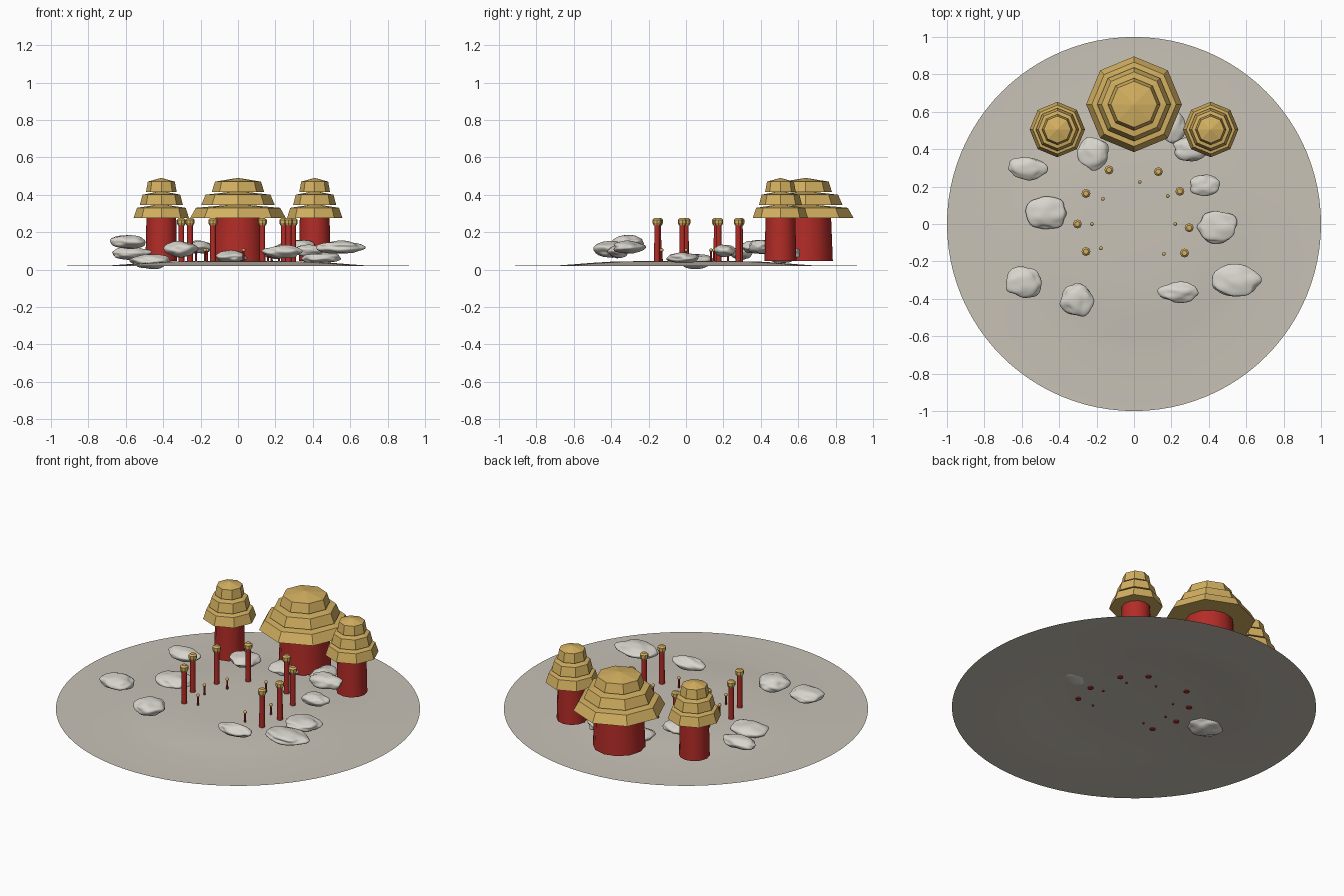
import bpy, bmesh, math, random
from mathutils import Vector, noise

cube = bpy.data.objects.get("Cube")
if cube:
    bpy.data.objects.remove(cube, do_unlink=True)


def material(name, rgb):
    mat = bpy.data.materials.new(name)
    mat.use_nodes = True
    color = (*rgb, 1)
    mat.diffuse_color = color
    shader = mat.node_tree.nodes["Principled BSDF"]
    shader.inputs["Base Color"].default_value = color
    shader.inputs["Roughness"].default_value = 0.8
    return mat


GROUND = material("pale sand", (0.58, 0.54, 0.47))
STONE = material("light stone", (0.68, 0.66, 0.60))
RED = material("deep red", (0.45, 0.025, 0.02))
GOLD = material("warm gold", (0.66, 0.44, 0.12))


def finish(bm, name, mat, location=(0, 0, 0), smooth=None):
    """Turn a bmesh into a named object, optionally smooth shaded."""
    bmesh.ops.recalc_face_normals(bm, faces=bm.faces)
    mesh = bpy.data.meshes.new(name)
    bm.to_mesh(mesh)
    bm.free()
    mesh.materials.append(mat)
    obj = bpy.data.objects.new(name, mesh)
    obj.location = location
    bpy.context.collection.objects.link(obj)
    if smooth:
        bpy.ops.object.select_all(action='DESELECT')
        obj.select_set(True)
        bpy.context.view_layer.objects.active = obj
        bpy.ops.object.shade_smooth_by_angle(angle=math.radians(smooth))
    return obj


def lathe(name, mat, profile, sides, location=(0, 0, 0), smooth=None, bottom=True):
    """Spin (radius, height) pairs; the last pair may be an apex of radius 0."""
    bm = bmesh.new()
    rings = []
    for r, z in profile:
        count = sides if r > 0 else 1
        rings.append([bm.verts.new((r * math.cos(math.tau * i / sides),
                                    r * math.sin(math.tau * i / sides), z))
                      for i in range(count)])
    for low, high in zip(rings, rings[1:]):
        for i in range(sides):
            j = (i + 1) % sides
            if len(high) == 1:
                bm.faces.new((low[i], low[j], high[0]))
            else:
                bm.faces.new((low[i], low[j], high[j], high[i]))
    if len(rings[-1]) > 1:
        bm.faces.new(rings[-1])
    if bottom:
        bm.faces.new(rings[0][::-1])
    return finish(bm, name, mat, location, smooth)


# Ground: a thin round sheet with a very low mound in the middle
ground = lathe("ground", GROUND,
               [(1, 0.02), (0.7, 0.021), (0.6, 0.028), (0.5, 0.036),
                (0.4, 0.042), (0.25, 0.045), (0, 0.045)],
               96, smooth=60, bottom=False)
if ground.data.polygons[0].normal.z < 0:
    ground.data.flip_normals()


# Towers: round body under three stacked octagonal roofs
def tower(name, x, y, body_radius, eaves):
    lathe(name + "_body", RED, [(body_radius, 0.045), (body_radius * 0.93, 0.30)],
          12, (x, y, 0), smooth=40)
    for tier, radius in enumerate(eaves):
        lathe(f"{name}_roof_{tier + 1}", GOLD,
              [(radius, 0), (radius * 0.88, 0.055), (0, 0.075)],
              8, (x, y, 0.275 + 0.07 * tier))


tower("main_tower", 0, 0.64, 0.145, (0.256, 0.197, 0.14))
for side, sign in (("left", 1), ("right", -1)):
    tower(side + "_tower", sign * 0.41, 0.505, 0.085, (0.148, 0.115, 0.082))

# Tall posts with turned caps
posts = [(-0.134, 0.289), (0.13, 0.28), (0.245, 0.175), (0.295, -0.02),
         (0.27, -0.155), (-0.257, -0.147), (-0.303, 0.0), (-0.257, 0.163)]
for x, y in posts:
    lathe("post", RED, [(0.016, 0.038), (0.015, 0.25)], 10, (x, y, 0), smooth=40)
    lathe("post_cap", GOLD, [(0.018, 0.236), (0.024, 0.248), (0.024, 0.266),
                             (0.014, 0.275)], 8, (x, y, 0))

# Short stakes with round knobs
stakes = [(0.03, 0.225), (0.18, 0.15), (0.22, 0.0), (0.16, -0.16),
          (-0.177, -0.13), (-0.225, 0.0), (-0.166, 0.134)]
for x, y in stakes:
    lathe("stake", RED, [(0.006, 0.038), (0.005, 0.10)], 8, (x, y, 0), smooth=40)
    bm = bmesh.new()
    bmesh.ops.create_icosphere(bm, subdivisions=2, radius=0.01)
    finish(bm, "stake_knob", GOLD, (x, y, 0.104), smooth=60)

# Rocks: flattened lumpy stones as (x, y, z, half width, half depth, half height)
rocks = [(-0.567, 0.295, 0.085, 0.107, 0.062, 0.035),
         (-0.47, 0.06, 0.042, 0.11, 0.088, 0.04),
         (-0.59, -0.31, 0.147, 0.095, 0.085, 0.037),
         (-0.305, -0.405, 0.108, 0.093, 0.09, 0.045),
         (0.445, -0.018, 0.062, 0.107, 0.087, 0.03),
         (0.235, -0.365, 0.096, 0.11, 0.057, 0.036),
         (0.55, -0.30, 0.12, 0.133, 0.087, 0.035),
         (0.38, 0.207, 0.10, 0.08, 0.058, 0.033),
         (0.31, 0.40, 0.12, 0.10, 0.065, 0.038),
         (0.21, 0.52, 0.09, 0.065, 0.09, 0.035),
         (-0.22, 0.375, 0.12, 0.085, 0.09, 0.035),
         (-0.035, 0.51, 0.07, 0.085, 0.09, 0.034)]
random.seed(4)
for x, y, z, *half in rocks:
    bm = bmesh.new()
    bmesh.ops.create_icosphere(bm, subdivisions=4, radius=1)
    offset = Vector([random.uniform(-20, 20) for _ in range(3)])
    for v in bm.verts:
        v.co *= 1 + 0.22 * noise.noise(v.co * 1.5 + offset)
    # Fit the lump to its bounding size
    for axis in range(3):
        values = [v.co[axis] for v in bm.verts]
        mid, span = (max(values) + min(values)) / 2, max(values) - min(values)
        for v in bm.verts:
            v.co[axis] = (v.co[axis] - mid) * 2 * half[axis] / span
    finish(bm, "rock", STONE, (x, y, z), smooth=60)
